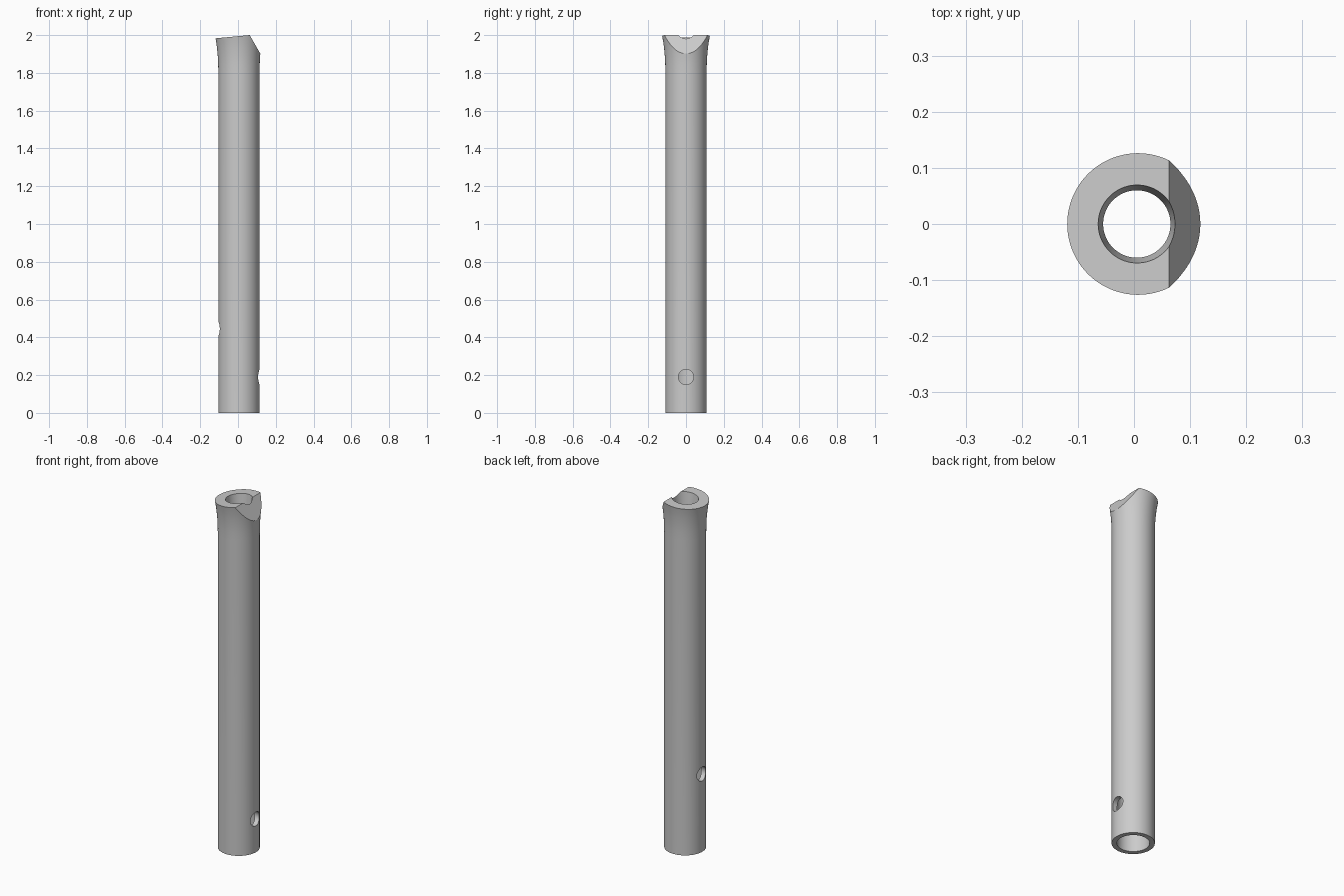
import bpy, bmesh, math
from mathutils import Matrix, Vector

if "Cube" in bpy.data.objects:
    bpy.data.objects.remove(bpy.data.objects["Cube"], do_unlink=True)

CX = 0.005      # tube axis sits slightly off centre
SEGMENTS = 96

grey = bpy.data.materials.new("plain grey")
grey.use_nodes = True
COLOUR = (0.6, 0.6, 0.6, 1)
grey.diffuse_color = COLOUR
grey.node_tree.nodes["Principled BSDF"].inputs["Base Color"].default_value = COLOUR


def make_object(name, bm):
    bmesh.ops.recalc_face_normals(bm, faces=bm.faces)
    mesh = bpy.data.meshes.new(name)
    bm.to_mesh(mesh)
    bm.free()
    mesh.materials.append(grey)
    obj = bpy.data.objects.new(name, mesh)
    bpy.context.collection.objects.link(obj)
    return obj


def lathe(name, profile):
    """Spin a closed (radius, height) outline around the tube axis."""
    bm = bmesh.new()
    verts = [bm.verts.new((CX + r, 0, z)) for r, z in profile]
    edges = [bm.edges.new((v, verts[i - 1])) for i, v in enumerate(verts)]
    bmesh.ops.spin(bm, geom=verts + edges, cent=(CX, 0, 0), axis=(0, 0, 1),
                   angle=math.tau, steps=SEGMENTS, use_duplicate=False)
    bmesh.ops.remove_doubles(bm, verts=bm.verts, dist=1e-5)
    return make_object(name, bm)


def prism(name, outline, half_depth):
    """Extrude an (x, z) outline along y."""
    bm = bmesh.new()
    face = bm.faces.new([bm.verts.new((x, -half_depth, z)) for x, z in outline])
    extruded = bmesh.ops.extrude_face_region(bm, geom=[face])["geom"]
    bmesh.ops.translate(bm, vec=Vector((0, 2 * half_depth, 0)),
                        verts=[v for v in extruded if isinstance(v, bmesh.types.BMVert)])
    return make_object(name, bm)


def side_drill(name, x, z, radius):
    bm = bmesh.new()
    bmesh.ops.create_cone(bm, cap_ends=True, segments=40, radius1=radius,
                          radius2=radius, depth=0.16,
                          matrix=Matrix.Translation((x, 0, z)) @ Matrix.Rotation(math.pi / 2, 4, "Y"))
    return make_object(name, bm)


# Hollow tube with a flared lip and a narrowed throat
outer = [(0.109, 0), (0.109, 1.8), (0.110, 1.85), (0.1115, 1.88), (0.1135, 1.905),
         (0.116, 1.93), (0.1195, 1.957), (0.124, 1.983), (0.129, 2.01)]
inner = [(0.071, 2.01), (0.066, 1.96), (0.060, 1.9), (0.083, 1.85), (0.083, 0)]
tube = lathe("flared_tube", outer + inner)

# Slanted rim with a steep bevel on one side, and two finger holes
cutters = [
    prism("rim_cutter", [(-0.3, 1.966), (0.062, 2.0), (0.233, 1.7),
                         (0.233, 2.2), (-0.3, 2.2)], 0.3),
    side_drill("lower_hole_cutter", 0.12, 0.19, 0.04),
    side_drill("upper_hole_cutter", -0.11, 0.445, 0.04),
]
bpy.context.view_layer.objects.active = tube
for cutter in cutters:
    cutter.hide_render = True
    cut = tube.modifiers.new(cutter.name, "BOOLEAN")
    cut.operation = "DIFFERENCE"
    cut.solver = "EXACT"
    cut.object = cutter
    bpy.ops.object.modifier_apply(modifier=cut.name)
    bpy.data.objects.remove(cutter, do_unlink=True)

# Smooth round walls, crisp rims
bpy.ops.object.select_all(action="DESELECT")
tube.select_set(True)
bpy.ops.object.shade_smooth_by_angle(angle=math.radians(30))
